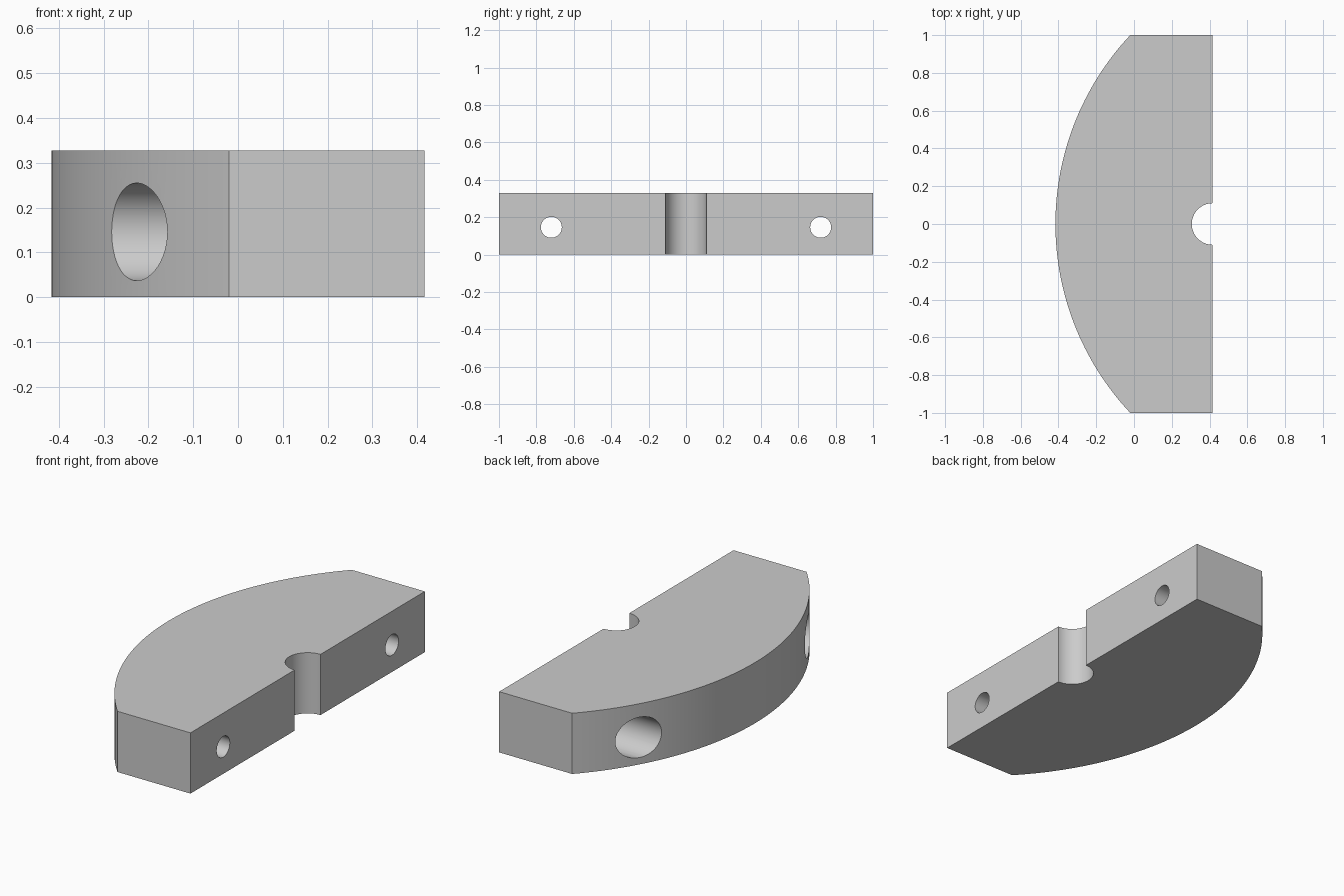
import bpy, bmesh, math
from mathutils import Matrix

cube = bpy.data.objects.get("Cube")
if cube:
    bpy.data.objects.remove(cube, do_unlink=True)

HEIGHT = 0.328
FLAT_X = 0.416            # flat mating face
CORNER_X = -0.02          # where the arc meets the ends
SAGITTA = FLAT_X + CORNER_X
RADIUS = (1 + SAGITTA ** 2) / (2 * SAGITTA)
NOTCH_R = 0.11
HOLE_Y, HOLE_Z = 0.72, 0.146
BORE_R, HOLE_R, SEAT_X = 0.109, 0.056, 0.2

grey = bpy.data.materials.new("plain grey")
grey.use_nodes = True
colour = (0.6, 0.6, 0.6, 1)
grey.diffuse_color = colour
grey.node_tree.nodes["Principled BSDF"].inputs["Base Color"].default_value = colour


def arc(cx, radius, half_angle, steps):
    """Points on a circle around (cx, 0), swept about the -x direction."""
    angles = [math.pi + half_angle * (2 * i / steps - 1) for i in range(steps + 1)]
    return [(cx + radius * math.cos(a), radius * math.sin(a)) for a in angles]


def make_object(name, bm):
    bmesh.ops.recalc_face_normals(bm, faces=bm.faces)
    mesh = bpy.data.meshes.new(name)
    bm.to_mesh(mesh)
    bm.free()
    mesh.materials.append(grey)
    obj = bpy.data.objects.new(name, mesh)
    bpy.context.collection.objects.link(obj)
    return obj


# Clamp body: arc back, straight ends, flat face with a half-round notch
back = arc(RADIUS - FLAT_X, RADIUS, math.asin(1 / RADIUS), 64)
notch = arc(FLAT_X, NOTCH_R, math.pi / 2, 32)
outline = back + [(FLAT_X, -1)] + notch[::-1] + [(FLAT_X, 1)]
# order: the back arc runs +y to -y, so the notch must run -y to +y
bm = bmesh.new()
face = bm.faces.new([bm.verts.new((x, y, 0)) for x, y in outline])
walls = bmesh.ops.extrude_face_region(bm, geom=[face])
top = [v for v in walls["geom"] if isinstance(v, bmesh.types.BMVert)]
bmesh.ops.translate(bm, verts=top, vec=(0, 0, HEIGHT))
body = make_object("clamp_half", bm)
bpy.context.view_layer.objects.active = body
body.select_set(True)

# Counterbored screw holes along x, one near each end
profile = [(-1, 0), (-1, BORE_R), (SEAT_X, BORE_R), (SEAT_X, HOLE_R), (1, HOLE_R), (1, 0)]
for side, label in ((-1, "front"), (1, "rear")):
    bm = bmesh.new()
    verts = [bm.verts.new((x, 0, r)) for x, r in profile]
    edges = [bm.edges.new(pair) for pair in zip(verts, verts[1:])]
    bmesh.ops.spin(bm, geom=verts + edges, cent=(0, 0, 0), axis=(1, 0, 0),
                   angle=math.tau, steps=48)
    bmesh.ops.remove_doubles(bm, verts=bm.verts, dist=0.0001)
    bmesh.ops.transform(bm, matrix=Matrix.Translation((0, side * HOLE_Y, HOLE_Z)),
                        verts=bm.verts)
    cutter = make_object(label + "_screw_hole_cutter", bm)
    cutter.hide_render = True
    cut = body.modifiers.new(label + " screw hole", "BOOLEAN")
    cut.operation, cut.solver, cut.object = "DIFFERENCE", "EXACT", cutter
    bpy.ops.object.modifier_apply(modifier=cut.name)
    bpy.data.objects.remove(cutter, do_unlink=True)

bpy.ops.object.shade_smooth_by_angle(angle=math.radians(30))
